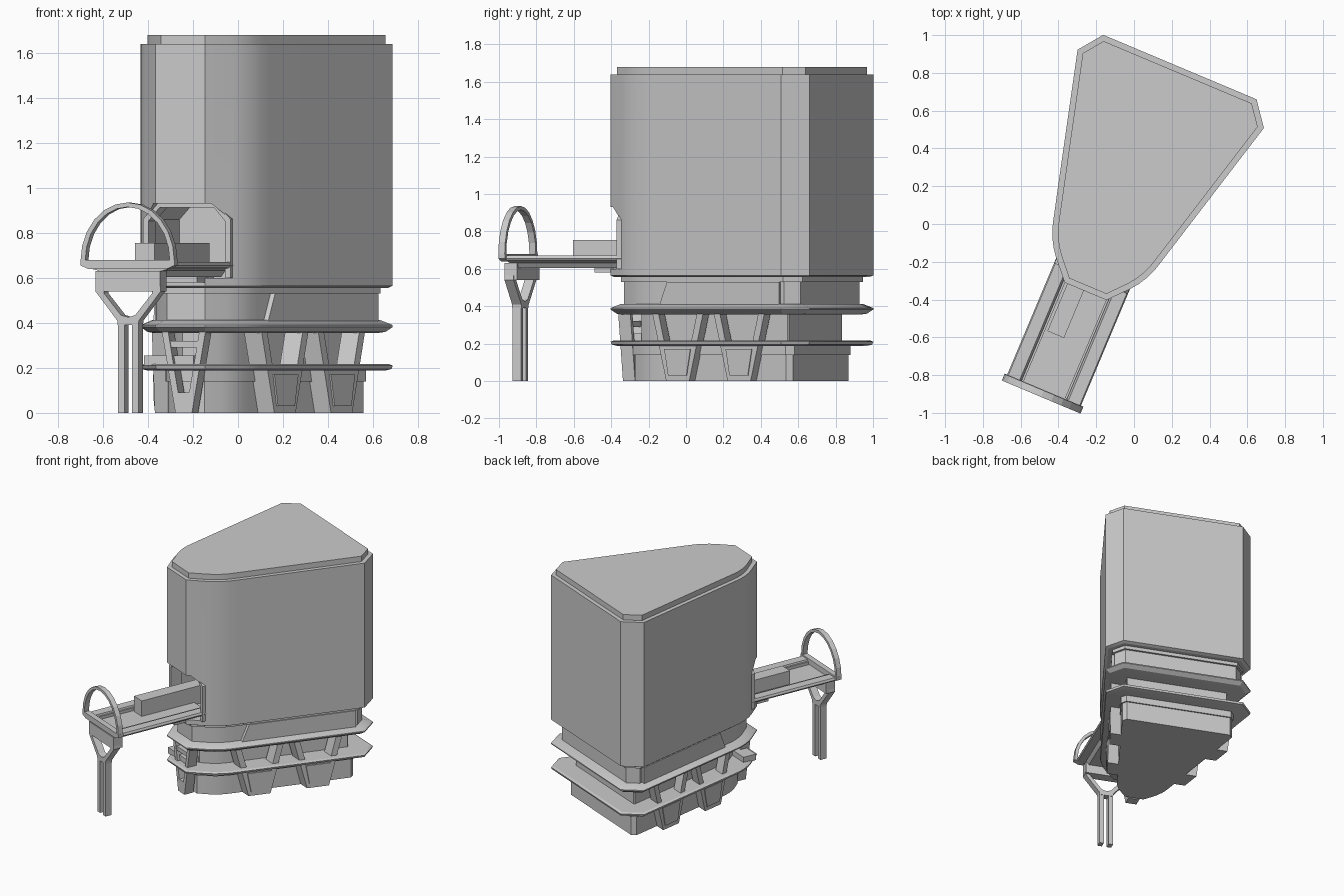
import bpy, bmesh
from math import radians, sin, cos, pi
from mathutils import Matrix, Vector

if "Cube" in bpy.data.objects:
    bpy.data.objects.remove(bpy.data.objects["Cube"])

# The whole model is symmetric about an axis turned 22.8 degrees from +y
PLACE = Matrix.Rotation(radians(-22.8), 4, 'Z') @ Matrix.Translation((-0.098, 0, 0))
HALF = [(.12, -.428), (.215, -.322), (.245, -.282), (.272, -.235), (.292, -.188),
        (.307, -.135), (.535, .735), (.44, .86)]


def mirrored(half):
    return half + [(-a, b) for a, b in reversed(half)]


OUTLINE = [Vector(p) for p in mirrored(HALF)]


def inset(d):
    """Footprint moved inward by d."""
    out, n = [], len(OUTLINE)
    for i, p in enumerate(OUTLINE):
        a = (p - OUTLINE[i - 1]).normalized()
        b = (OUTLINE[(i + 1) % n] - p).normalized()
        na, nb = Vector((-a.y, a.x)), Vector((-b.y, b.x))
        out.append(p + (na + nb) * d / (1 + na.dot(nb)))
    return out


def loft(name, rings, smooth=False):
    bm = bmesh.new()
    vs = [[bm.verts.new(p) for p in r] for r in rings]
    n = len(rings[0])
    for lo, hi in zip(vs, vs[1:]):
        for i in range(n):
            j = (i + 1) % n
            bm.faces.new((lo[i], lo[j], hi[j], hi[i]))
    bm.faces.new(vs[0][::-1])
    bm.faces.new(vs[-1])
    bmesh.ops.recalc_face_normals(bm, faces=bm.faces)
    me = bpy.data.meshes.new(name)
    bm.to_mesh(me)
    bm.free()
    me.transform(PLACE)
    ob = bpy.data.objects.new(name, me)
    bpy.context.collection.objects.link(ob)
    if smooth:
        smooth_objects.append(ob)
    return ob


smooth_objects = []


def layers(name, steps):
    """Stack of inset footprints: (inset, height)."""
    return loft(name, [[(p.x, p.y, z) for p in inset(d)] for d, z in steps], True)


def prism(name, pts, v0, v1):
    """Front-facing (u, z) profile pushed along the axis."""
    return loft(name, [[(u, v, z) for u, z in pts] for v in (v0, v1)])


def side_prism(name, pts, d0, d1, s):
    """(v, z) profile lying on a long side wall, between two insets."""
    return loft(name, [[(s * (.307 + (v + .135) * .262 - d), v, z) for v, z in pts]
                       for d in (d0, d1)])


def box(name, u0, u1, v0, v1, z0, z1):
    return prism(name, [(u0, z0), (u1, z0), (u1, z1), (u0, z1)], v0, v1)


def pod(c, top, bot, strut, notch, z1=.36):
    """Tapered foot that splits into two struts above the notch."""
    w = bot + (top - bot) * notch / z1 - strut
    half = [(top - strut, z1), (top, z1), (bot, 0)]
    pts = [(w, notch)] + half
    return [(c + a, z) for a, z in mirrored(pts)]


# Tower body with stepped roof
tower = layers("tower_body", [(.02, .555), (0, .565), (0, 1.64), (.03, 1.64), (.03, 1.68)])

# Gateway recess in the narrow end
gate = [(.205, .60), (.205, .86), (.14, .93)]
cutter = prism("gateway_cutter", mirrored(gate), -.6, .05)
cutter.hide_render = True
cutter.hide_viewport = True
mod = tower.modifiers.new("gateway", 'BOOLEAN')
mod.operation, mod.object, mod.solver = 'DIFFERENCE', cutter, 'EXACT'
frame_in = [(.185, .60), (.185, .852), (.132, .912)]
prism("gateway_frame", mirrored([(.21, .60), (.21, .862), (.142, .935)])
      + mirrored(frame_in)[::-1], -.355, -.27)

# Neck, ledges and core under the tower
layers("neck", [(.065, .40), (.065, .53), (.05, .53), (.05, .56)])
layers("upper_ledge", [(.06, .355), (.03, .36), (0, .382), (0, .39), (.05, .412)])
layers("lower_ledge", [(.03, .188), (.005, .195), (0, .21), (.015, .217)])
layers("upper_core", [(.15, .2), (.15, .37)])
layers("lower_core", [(.12, 0), (.12, .14), (.11, .14), (.11, .2)])

# Side panels and strutted feet on both long sides
for s, side in ((1, "right"), (-1, "left")):
    side_prism(side + "_neck_panel", [(-.08, .405), (.70, .405), (.70, .53), (-.03, .53)],
               .045, .1, s)
    for k, c in enumerate((.04, .44)):
        side_prism(f"{side}_foot_{k}", pod(c, .165, .075, .04, .19), .045, .13, s)
        side_prism(f"{side}_foot_plate_{k}",
                   [(c - .06, .03), (c + .06, .03), (c + .085, .17), (c - .085, .17)],
                   .038, .06, s)

# Narrow foot at the front
prism("front_foot", pod(0, .105, .04, .03, .09), -.39, -.32)
box("front_foot_bar", -.075, .075, -.385, -.33, .29, .32)
box("front_ledge_box", -.2, .04, -.37, -.27, .21, .255)

# Boarding platform with sunken walkway
deck = [(.13, .64), (.14, .67), (.205, .67), (.212, .655), (.205, .645), (.155, .632), (.135, .605)]
prism("platform_deck", mirrored(deck), -1.0, -.28)
box("platform_brace", -.12, .12, -.52, -.33, .58, .61)
for s in (-1, 1):
    box("walkway_rail", s * .118, s * .13, -.99, -.28, .635, .662)
box("walkway_box", -.105, -.01, -.70, -.07, .62, .755)

# Hoop at the outer end
N = 12
arc = [(cos(pi * i / N), sin(pi * i / N)) for i in range(N + 1)]
hoop = [(.226 * a, .675 + .26 * b) for a, b in arc]
hoop += [(.204 * a, .675 + .24 * b) for a, b in reversed(arc)]
prism("hoop", hoop, -1.035, -.998)
prism("hoop_sill", mirrored([(.19, .64), (.226, .655), (.226, .68)]), -1.035, -.995)

# Forked support and twin posts
fork = [(.15, .625), (.157, .54), (.052, .41), (.05, .39)]
prism("support_fork", mirrored([(.0, .425), (.035, .435), (.115, .53), (.12, .55), (.12, .625)][::-1])
      + mirrored(fork)[::-1], -1.028, -.975)
box("support_head", -.155, .155, -1.03, -.955, .54, .63)
for s in (-1, 1):
    box("support_post", s * .018, s * .05, -1.026, -.978, 0, .41)

# Smooth the rounded footprint parts, keep edges sharp
for ob in bpy.context.selected_objects:
    ob.select_set(False)
for ob in smooth_objects:
    ob.select_set(True)
bpy.context.view_layer.objects.active = tower
bpy.ops.object.shade_smooth_by_angle(angle=radians(25))
